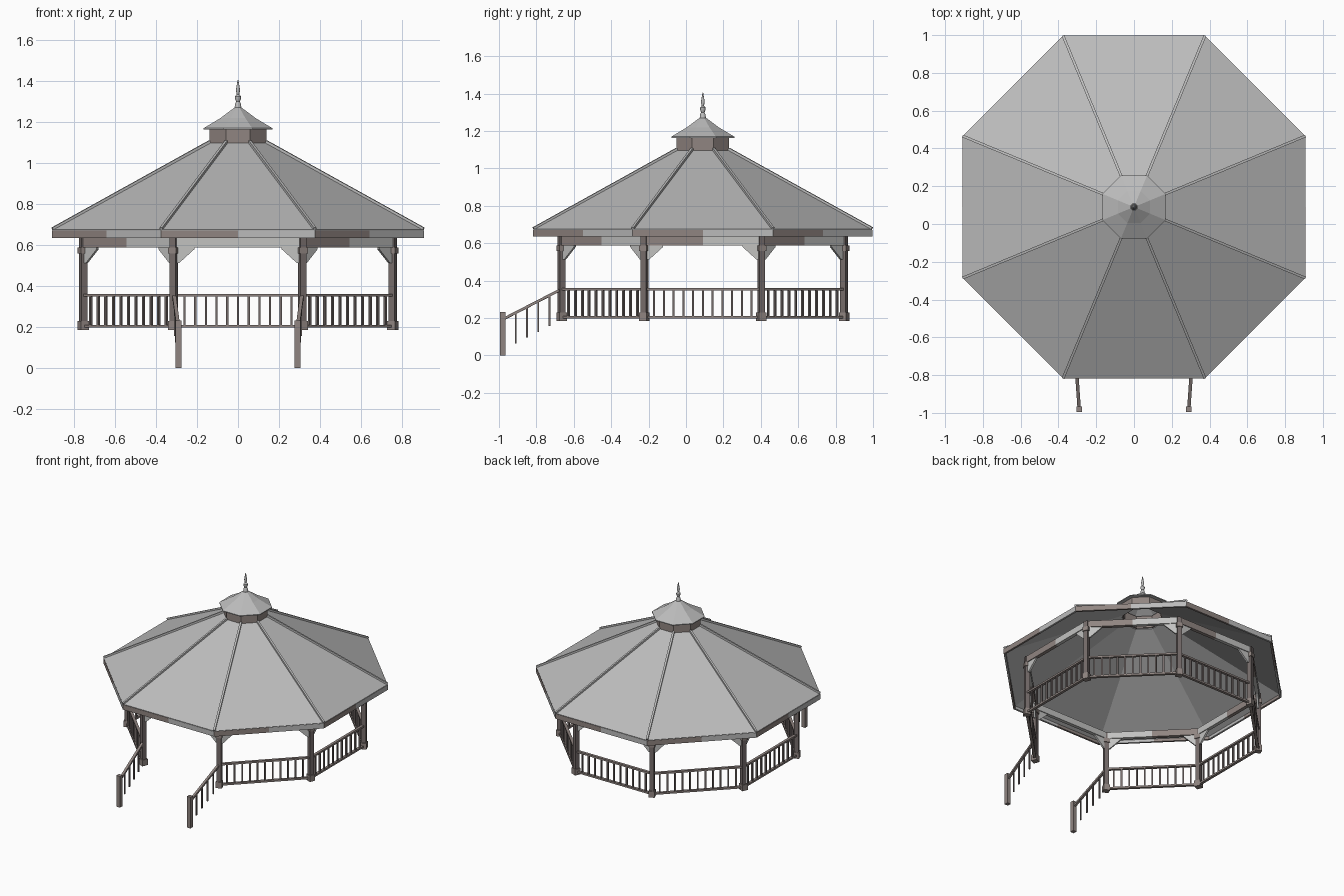
import bpy, bmesh, math
from mathutils import Vector, Matrix

if "Cube" in bpy.data.objects:
    bpy.data.objects.remove(bpy.data.objects["Cube"])

CY = 0.09                      # centre of the pavilion in y
POST_A = 0.755                 # apothem of the post ring


def material(name, rgb):
    m = bpy.data.materials.new(name)
    m.use_nodes = True
    m.diffuse_color = (*rgb, 1)
    m.node_tree.nodes["Principled BSDF"].inputs["Base Color"].default_value = (*rgb, 1)
    return m


ROOF = material("roof grey", (0.50, 0.50, 0.50))
TRIM = material("pale trim", (0.54, 0.54, 0.53))
WOOD = material("brown wood", (0.28, 0.235, 0.22))
DARK = material("dark wood", (0.18, 0.15, 0.145))


def finish(bm, name, *mats):
    bmesh.ops.recalc_face_normals(bm, faces=bm.faces)
    me = bpy.data.meshes.new(name)
    bm.to_mesh(me)
    bm.free()
    for m in mats:
        me.materials.append(m)
    ob = bpy.data.objects.new(name, me)
    bpy.context.collection.objects.link(ob)
    return ob


def ring_point(a, z, k):
    """Point k of 16 on an octagon: even are corners, odd are side middles."""
    t = math.radians(22.5 * (k + 1))
    r = a / math.cos(math.pi / 8) if k % 2 == 0 else a
    return Vector((r * math.cos(t), CY + r * math.sin(t), z))


def octagon(name, profile, *mats, step=2, closed=True, pick=None):
    """Sweep an (apothem, z) profile around the octagon."""
    bm = bmesh.new()
    rows = [[bm.verts.new(ring_point(a, z, k)) for k in range(0, 16, step)] for a, z in profile]
    n = 16 // step
    for i in range(len(rows) if closed else len(rows) - 1):
        lo, hi = rows[i], rows[(i + 1) % len(rows)]
        for k in range(n):
            f = bm.faces.new((lo[k], lo[(k + 1) % n], hi[(k + 1) % n], hi[k]))
            f.material_index = pick(k) if pick else 0
    if not closed:
        bm.faces.new(rows[-1])
    return finish(bm, name, *mats)


def bar(bm, a, b, w, h):
    """Box from a to b, w across and h deep."""
    a, b = Vector(a), Vector(b)
    d = (b - a).normalized()
    side = d.cross(Vector((0, 0, 1))).normalized()
    up = side.cross(d)
    rot = Matrix((side, d, up)).transposed().to_4x4()
    size = Matrix.Diagonal((w, (b - a).length, h, 1))
    bmesh.ops.create_cube(bm, size=1, matrix=Matrix.Translation((a + b) / 2) @ rot @ size)


def block(bm, p, z0, z1, w, angle=0):
    m = Matrix.Translation((p.x, p.y, (z0 + z1) / 2)) @ Matrix.Rotation(angle, 4, "Z")
    bmesh.ops.create_cube(bm, size=1, matrix=m @ Matrix.Diagonal((w, w, z1 - z0, 1)))


# Main roof shell, fascia and hip caps
octagon("main_roof", [(0.905, 0.675), (0.135, 1.10), (0.135, 1.075), (0.90, 0.652)], ROOF)
octagon("fascia", [(0.907, 0.635), (0.907, 0.672), (0.893, 0.672), (0.893, 0.635)],
        ROOF, WOOD, step=1, pick=lambda k: 1 - k % 2)
bm = bmesh.new()
for k in range(0, 16, 2):
    bar(bm, ring_point(0.905, 0.679, k), ring_point(0.138, 1.104, k), 0.014, 0.014)
finish(bm, "hip_caps", ROOF)

# Lantern, its little roof and the finial
octagon("lantern_wall", [(0.14, 1.08), (0.14, 1.17), (0.125, 1.17), (0.125, 1.08)], WOOD)
octagon("lantern_roof", [(0.125, 1.166), (0.168, 1.164), (0.168, 1.17), (0.085, 1.22), (0.018, 1.27)],
        ROOF, closed=False)
bm = bmesh.new()
shape = [(0.018, 1.262), (0.014, 1.29), (0.009, 1.30), (0.015, 1.315), (0.015, 1.325),
         (0.006, 1.335), (0.010, 1.355), (0.008, 1.37), (0.002, 1.405)]
rings = [[bm.verts.new((r * math.cos(i * math.pi / 6), CY + r * math.sin(i * math.pi / 6), z))
          for i in range(12)] for r, z in shape]
for lo, hi in zip(rings, rings[1:]):
    for i in range(12):
        bm.faces.new((lo[i], lo[i - 1], hi[i - 1], hi[i]))
bm.faces.new(rings[-1])
finial = finish(bm, "finial", ROOF)
bpy.context.view_layer.objects.active = finial
finial.select_set(True)
bpy.ops.object.shade_smooth_by_angle()

# Beam ring on the posts; the front bay is all pale
octagon("beam", [(0.768, 0.588), (0.768, 0.635), (0.742, 0.635), (0.742, 0.588)],
        TRIM, WOOD, step=1, pick=lambda k: int(k % 2 == 0 and k != 10))

# Posts with base and cap blocks
posts, blocks = bmesh.new(), bmesh.new()
for k in range(0, 16, 2):
    p = ring_point(POST_A, 0, k)
    turn = math.radians(22.5 * (k + 1))
    block(posts, p, 0.19, 0.635, 0.032, turn)
    block(blocks, p, 0.185, 0.23, 0.043, turn)
    block(blocks, p, 0.558, 0.588, 0.043, turn)
finish(posts, "posts", DARK)
finish(blocks, "post_blocks", WOOD)

# Corner brackets, two in every bay
bm = bmesh.new()
for k in range(0, 16, 2):
    a, b = ring_point(POST_A, 0, k), ring_point(POST_A, 0, (k + 2) % 16)
    for start, d in ((a, (b - a).normalized()), (b, (a - b).normalized())):
        off = d.cross(Vector((0, 0, 1))) * 0.007
        outline = [(0.012, 0.588), (0.10, 0.588), (0.10, 0.58), (0.025, 0.512), (0.012, 0.512)]
        sides = [[bm.verts.new(start + d * u + Vector((0, 0, z)) + off * s) for u, z in outline]
                 for s in (-1, 1)]
        bm.faces.new(sides[0])
        bm.faces.new(sides[1])
        for i in range(len(outline)):
            bm.faces.new((sides[0][i - 1], sides[0][i], sides[1][i], sides[1][i - 1]))
finish(bm, "brackets", TRIM)

# Railings in every bay but the front one
rails, balusters = bmesh.new(), bmesh.new()
for k in range(0, 16, 2):
    if k == 10:
        continue
    a, b = ring_point(POST_A, 0, k), ring_point(POST_A, 0, (k + 2) % 16)
    for z in (0.205, 0.355):
        lift = Vector((0, 0, z))
        bar(rails, a + lift, b + lift, 0.02, 0.013)
    turn = math.atan2(b.y - a.y, b.x - a.x)
    for i in range(1, 12):
        block(balusters, a.lerp(b, i / 12), 0.205, 0.355, 0.011, turn)

# Stair handrails with newel posts
newels = bmesh.new()
for s in (-1, 1):
    low, high = Vector((s * 0.29, -0.98, 0.193)), Vector((s * 0.312, -0.665, 0.355))
    block(newels, low, 0, 0.232, 0.029)
    bar(rails, low, high, 0.018, 0.014)
    for i in range(1, 5):
        p = low.lerp(high, (0.01 + 0.06 * i) / 0.315)
        block(balusters, p, p.z - 0.165, p.z, 0.009)
finish(rails, "rails", WOOD)
finish(balusters, "balusters", DARK)
finish(newels, "newel_posts", WOOD)
